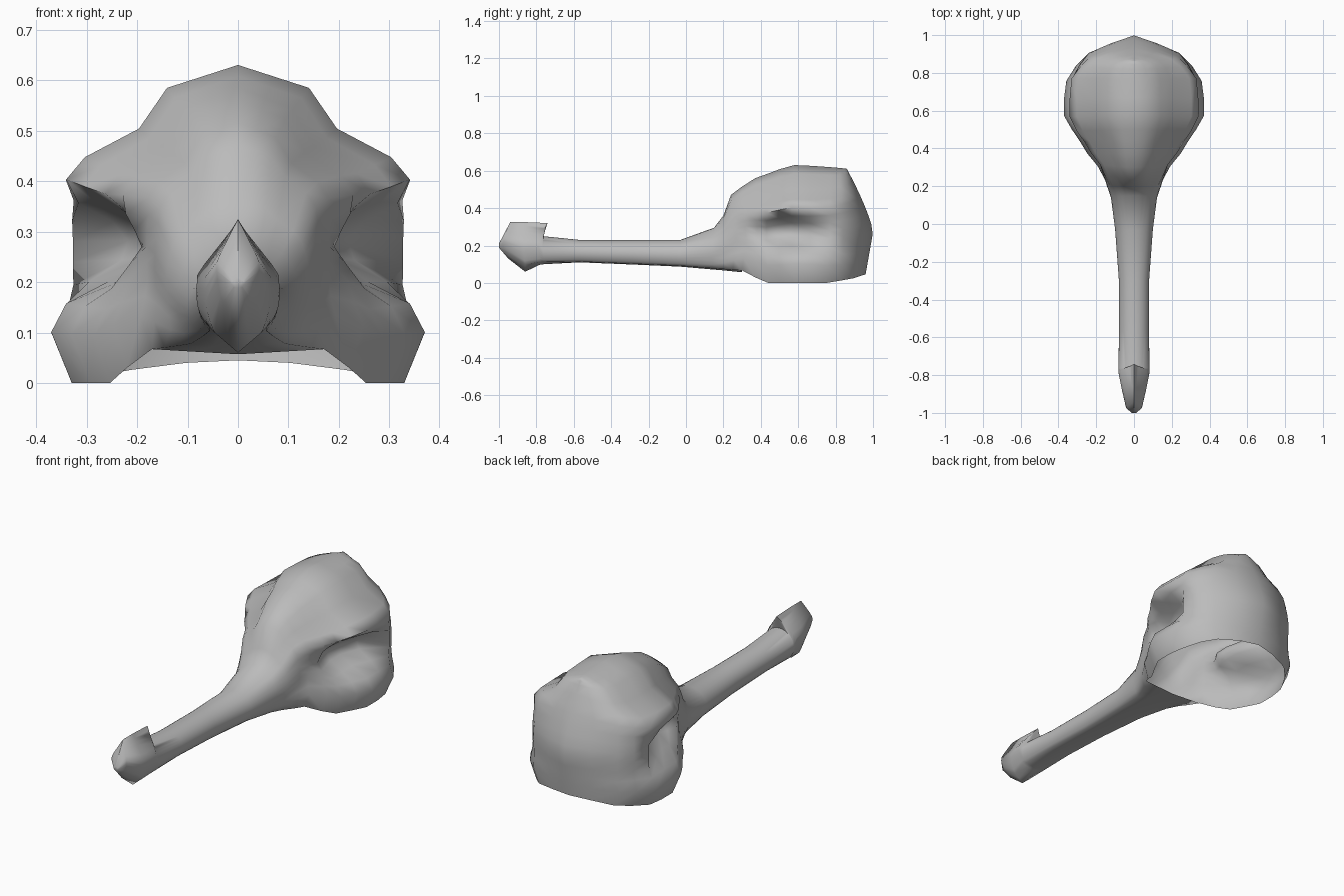
import bpy, bmesh, math

cube = bpy.data.objects.get("Cube")
if cube:
    bpy.data.objects.remove(cube)

# One bone colour
bone = bpy.data.materials.new("bone grey")
bone.use_nodes = True
bone.diffuse_color = (0.5, 0.5, 0.5, 1)
bone.node_tree.nodes["Principled BSDF"].inputs["Base Color"].default_value = (0.5, 0.5, 0.5, 1)

# Half cross-section of the cranium: crown, temple, brow, orbit, cheek, rim
CRANIUM = [(0, 1), (.19, .964), (.38, .928), (.53, .8), (.82, .71), (.92, .64),
           (.89, .57), (.89, .51), (.88, .45), (.88, .39), (.88, .32),
           (.92, .25), (1, .16), (.89, 0)]
COLUMNS = len(CRANIUM)


def round_profile(j):
    """Rounded half section that ends at the lower corner."""
    angle = math.radians(135) * j / (COLUMNS - 1)
    low = math.cos(math.radians(135))
    return math.sin(angle), (math.cos(angle) - low) / (1 - low)


# y of crown, z of crown, y of side, half width, y of rim, z of rim,
# cranium share, depth of the keel under the beak
BEAK = [
    (-1, .21, -1, .012, -1, .19, -1, .002),
    (-.94, .325, -.975, .042, -.95, .16, -1, .03),
    (-.86, .325, -.87, .066, -.86, .1, -1, .04),
    (-.74, .32, -.79, .082, -.78, .112, -1, .014),
    (-.765, .25, -.765, .082, -.76, .112, 0, .012),
    (-.57, .23, -.57, .08, -.57, .114, 0, .004),
    (-.3, .23, -.3, .08, -.3, .103, 0, .004),
    (-.03, .23, -.03, .1, -.03, .092, 0, .005),
    (.15, .295, .14, .125, .14, .078, .2, .006),
    (.2, .36, .2, .15, .2, .074, .4, .007),
    (.24, .47, .27, .178, .25, .07, .6, .008),
    (.3, .515, .32, .2, .3, .067, .8, .01),
]
SKULL = [
    (.37, .56, .38, .25, .37, .03, .95),
    (.44, .585, .43, .285, .44, 0, 1),
    (.5, .608, .49, .33, .51, 0, 1),
    (.58, .63, .56, .37, .58, 0, 1),
    (.67, .626, .66, .37, .67, 0, 1),
    (.77, .619, .77, .366, .75, 0, .88),
    (.82, .615, .84, .32, .84, .015, .75),
    (.845, .612, .905, .26, .9, .026, .6),
    (.86, .61, .957, .13, .94, .04, .45),
    (.86, .61, 1, 0, .96, .045, .3),
]


def section(crown_y, crown_z, side_y, width, rim_y, rim_z, share):
    points = []
    for j, (cx, cz) in enumerate(CRANIUM):
        fx, fz = round_profile(j)
        if share < 0:                       # peaked knob at the beak tip
            fx = min(fx, 2 * (1 - fz))
        else:
            fx += (cx - fx) * share
            fz += (cz - fz) * share
        up = max(0, (fz - .4) / .6) ** 1.3
        down = max(0, (.4 - fz) / .4)
        y = side_y + (crown_y - side_y) * up + (rim_y - side_y) * down
        x, z = width * fx, rim_z + (crown_z - rim_z) * fz
        # Eye socket pressed into the side
        d = ((y - .56) / .2) ** 2 + ((z - .275) / .1) ** 2
        if d < 1:
            x = max(0, x - .14 * (1 - d) ** .9)
        points.append((x, y, z))
    return points


bm = bmesh.new()
rows = []
for station in BEAK + SKULL:
    points = section(*station[:7])
    if station in BEAK:                     # closed, keeled underside of the beak
        x, y, z = points[-1]
        keel = station[7]
        points += [(x / 2, y, z - keel / 2), (0, y, z - keel)]
    rows.append([bm.verts.new(p) for p in points])

for a, b in zip(rows, rows[1:]):
    for j in range(min(len(a), len(b)) - 1):
        bm.faces.new((a[j], a[j + 1], b[j + 1], b[j]))
bm.faces.new(rows[0])

# Join the mirrored half and weld the midline
copy = bmesh.ops.duplicate(bm, geom=bm.verts[:] + bm.edges[:] + bm.faces[:])["geom"]
for v in copy:
    if isinstance(v, bmesh.types.BMVert):
        v.co.x = -v.co.x
bmesh.ops.remove_doubles(bm, verts=bm.verts[:], dist=.0015)
bmesh.ops.recalc_face_normals(bm, faces=bm.faces[:])

mesh = bpy.data.meshes.new("bird_skull")
bm.to_mesh(mesh)
bm.free()
mesh.materials.append(bone)
skull = bpy.data.objects.new("bird_skull", mesh)
bpy.context.collection.objects.link(skull)
bpy.context.view_layer.objects.active = skull
skull.select_set(True)
bpy.ops.object.shade_smooth_by_angle(angle=math.radians(85))
